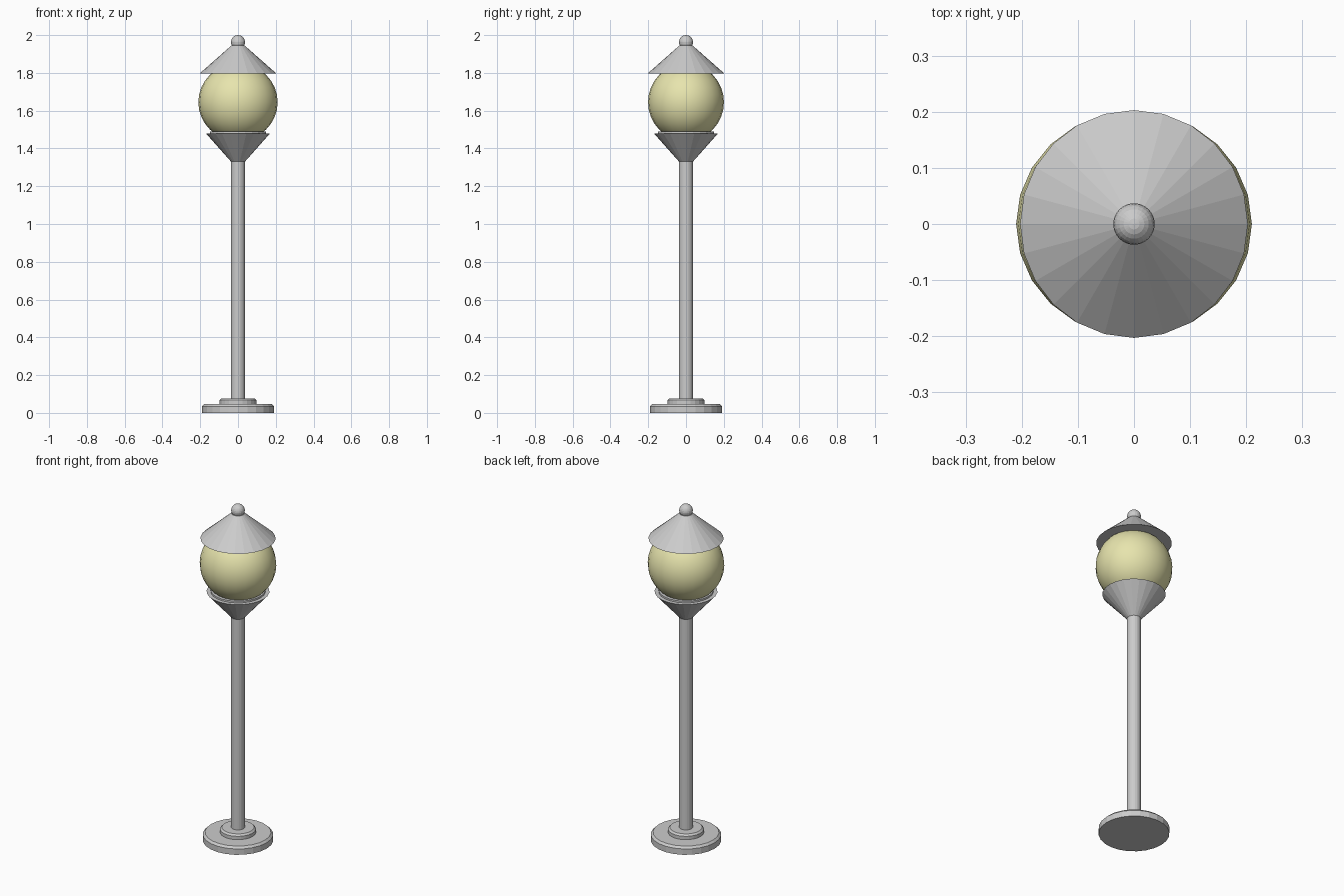
import bpy, bmesh, math

if "Cube" in bpy.data.objects:
    bpy.data.objects.remove(bpy.data.objects["Cube"])

SIDES = 24

def lathe(name, profile):
    """Revolve (radius, z) points around z and cap both ends."""
    bm = bmesh.new()
    rings = []
    for r, z in profile:
        rings.append([bm.verts.new((r * math.cos(2 * math.pi * i / SIDES),
                                    r * math.sin(2 * math.pi * i / SIDES), z))
                      for i in range(SIDES)])
    for a, b in zip(rings, rings[1:]):
        for i in range(SIDES):
            j = (i + 1) % SIDES
            bm.faces.new((a[i], a[j], b[j], b[i]))
    bm.faces.new(rings[0][::-1])
    bm.faces.new(rings[-1])
    me = bpy.data.meshes.new(name)
    bm.to_mesh(me)
    bm.free()
    ob = bpy.data.objects.new(name, me)
    bpy.context.collection.objects.link(ob)
    return ob

def ball(name, radius, z, segments, rings):
    bpy.ops.mesh.primitive_uv_sphere_add(segments=segments, ring_count=rings,
                                         radius=radius, location=(0, 0, z))
    ob = bpy.context.object
    ob.name = name
    return ob

# Stepped foot with bevelled rims
lathe("base", [(0.19, 0), (0.19, 0.035), (0.178, 0.047), (0.097, 0.047),
               (0.097, 0.067), (0.087, 0.077), (0.03, 0.077)])

# Post
lathe("pole", [(0.037, 0.06), (0.037, 1.34)])

# Flared cup with a thin raised seat for the globe
lathe("globe_holder", [(0.037, 1.33), (0.17, 1.48), (0.148, 1.48), (0.148, 1.49)])

# Glowing globe, slightly wider across x
globe = ball("globe", 0.205, 1.645, 24, 16)
globe.scale = (1.025, 0.98, 1)
bpy.ops.object.shade_smooth()
mat = bpy.data.materials.new("warm_glass")
mat.diffuse_color = (0.80, 0.78, 0.42, 1)
mat.use_nodes = True
mat.node_tree.nodes["Principled BSDF"].inputs["Base Color"].default_value = mat.diffuse_color
globe.data.materials.append(mat)

# Conical roof and finial
lathe("roof", [(0.203, 1.797), (0.035, 1.945)])
ball("finial", 0.037, 1.963, 24, 12)
